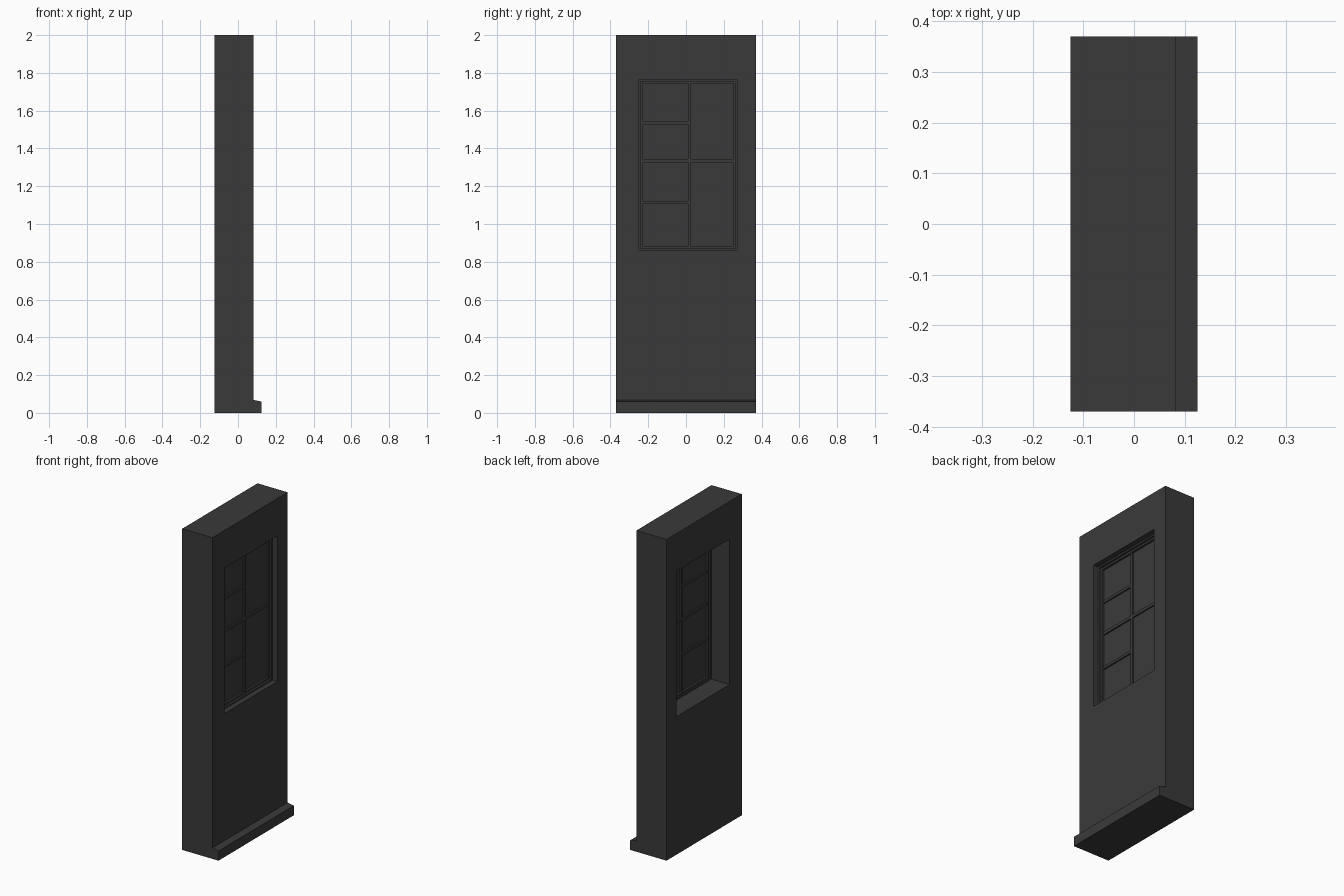
import bpy, bmesh
from mathutils import Vector

if "Cube" in bpy.data.objects:
    bpy.data.objects.remove(bpy.data.objects["Cube"])

mat = bpy.data.materials.new("dark_grey")
mat.diffuse_color = (0.042, 0.042, 0.042, 1)
mat.use_nodes = True
mat.node_tree.nodes["Principled BSDF"].inputs["Base Color"].default_value = mat.diffuse_color


def finish(name, bm):
    bmesh.ops.recalc_face_normals(bm, faces=bm.faces)
    me = bpy.data.meshes.new(name)
    bm.to_mesh(me)
    bm.free()
    me.materials.append(mat)
    ob = bpy.data.objects.new(name, me)
    bpy.context.collection.objects.link(ob)
    return ob


def add_box(bm, x, y, z):
    verts = bmesh.ops.create_cube(bm, size=1)["verts"]
    lo, hi = Vector((x[0], y[0], z[0])), Vector((x[1], y[1], z[1]))
    for v in verts:
        v.co = (lo + hi) / 2 + v.co * (hi - lo)


def boxes(name, specs):
    bm = bmesh.new()
    for s in specs:
        add_box(bm, *s)
    return finish(name, bm)


def ring(name, x, y, z, w):
    # mitre-free rectangular frame made from one bridged profile
    bm = bmesh.new()
    loops = []
    for xx, d in ((x[0], 0), (x[1], 0), (x[1], w), (x[0], w)):
        loops.append([bm.verts.new((xx, yy, zz)) for yy, zz in (
            (y[0] + d, z[0] + d), (y[1] - d, z[0] + d),
            (y[1] - d, z[1] - d), (y[0] + d, z[1] - d))])
    for i in range(4):
        a, b = loops[i], loops[(i + 1) % 4]
        for j in range(4):
            k = (j + 1) % 4
            bm.faces.new((a[j], a[k], b[k], b[j]))
    return finish(name, bm)


# Wall with sloped plinth: side profile extruded along y
profile = [(-0.125, 0), (0.125, 0), (0.125, 0.06), (0.083, 0.068),
           (0.083, 2), (-0.125, 2)]
bm = bmesh.new()
face = bm.faces.new([bm.verts.new((x, -0.37, z)) for x, z in profile])
ext = bmesh.ops.extrude_face_region(bm, geom=[face])["geom"]
bmesh.ops.translate(bm, vec=(0, 0.74, 0),
                    verts=[g for g in ext if isinstance(g, bmesh.types.BMVert)])
wall = finish("wall", bm)

# Window opening
Y, Z = (-0.25, 0.27), (0.86, 1.765)
cutter = boxes("opening_cutter", [((-0.3, 0.3), Y, Z)])
cutter.hide_render = True
mod = wall.modifiers.new("opening", "BOOLEAN")
mod.operation = "DIFFERENCE"
mod.solver = "EXACT"
mod.object = cutter
bpy.context.view_layer.objects.active = wall
bpy.ops.object.modifier_apply(modifier=mod.name)
bpy.data.objects.remove(cutter)

# Stepped window frame and sash
ring("window_frame", (0.0, 0.05), Y, Z, 0.01)
ring("window_sash", (0.008, 0.038), (Y[0] + 0.01, Y[1] - 0.01),
     (Z[0] + 0.01, Z[1] - 0.01), 0.012)

# Glazing bars: one upright, a full-width rail and two left-hand bars
bx = (0.012, 0.034)
yl, yr = Y[0] + 0.022, Y[1] - 0.022
bars = [(bx, (0.01, 0.027), (Z[0] + 0.022, Z[1] - 0.022)),
        (bx, (yl, 0.01), (1.325, 1.343)),
        (bx, (0.027, yr), (1.325, 1.343))]
bars += [(bx, (yl, 0.01), (z - 0.008, z + 0.008)) for z in (1.113, 1.536)]
boxes("glazing_bars", bars)

# Glass
boxes("glass", [((0.021, 0.025), (yl, yr), (Z[0] + 0.022, Z[1] - 0.022))])
